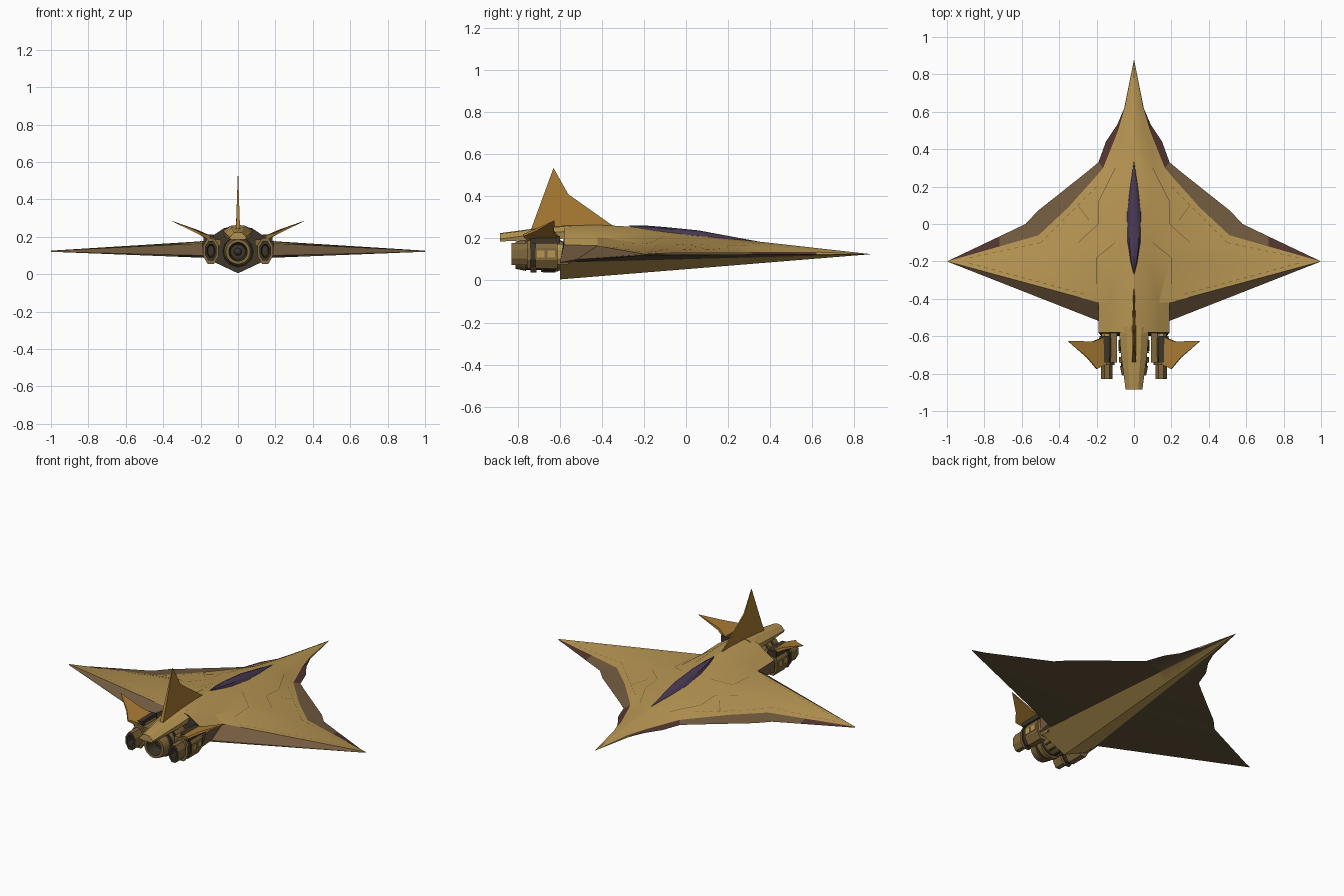
import bpy, bmesh, math
from mathutils import Vector
from mathutils.bvhtree import BVHTree

cube = bpy.data.objects.get("Cube")
if cube:
    bpy.data.objects.remove(cube, do_unlink=True)


def material(name, r, g, b):
    m = bpy.data.materials.new(name)
    m.use_nodes = True
    m.diffuse_color = (r, g, b, 1)
    m.node_tree.nodes["Principled BSDF"].inputs["Base Color"].default_value = (r, g, b, 1)
    return m


GOLD, ORANGE, GLASS, MAROON, BROWN, UNDER, BRONZE, DARK = range(8)
MATS = [material("hull gold", .47, .30, .085), material("fin orange", .40, .20, .035),
        material("canopy purple", .065, .04, .085), material("edge maroon", .085, .035, .027),
        material("edge brown", .17, .105, .05), material("underside brown", .12, .085, .04),
        material("engine bronze", .22, .14, .045), material("dark metal", .045, .035, .022)]


def finish(name, bm, angle=25):
    bmesh.ops.remove_doubles(bm, verts=bm.verts, dist=.0004)
    bmesh.ops.recalc_face_normals(bm, faces=bm.faces)
    me = bpy.data.meshes.new(name)
    bm.to_mesh(me)
    bm.free()
    for m in MATS:
        me.materials.append(m)
    ob = bpy.data.objects.new(name, me)
    bpy.context.scene.collection.objects.link(ob)
    bpy.ops.object.select_all(action='DESELECT')
    ob.select_set(True)
    bpy.context.view_layer.objects.active = ob
    bpy.ops.object.shade_smooth_by_angle(angle=math.radians(angle))
    return ob


def interp(pts, v):
    for (a, p), (b, q) in zip(pts, pts[1:]):
        if v <= b:
            return p + (q - p) * max(0, (v - a) / (b - a))
    return pts[-1][1]


def skin(rows, paint):
    """Loft half sections, mirrored in x, then close any open ends."""
    bm = bmesh.new()
    for s in (1, -1):
        grid = [[bm.verts.new((s * x, y, z)) for x, y, z in row] for row in rows]
        for i in range(len(rows) - 1):
            for j in range(len(rows[0]) - 1):
                f = bm.faces.new((grid[i][j], grid[i + 1][j], grid[i + 1][j + 1], grid[i][j + 1]))
                f.material_index = paint(i, j)
    bmesh.ops.remove_doubles(bm, verts=bm.verts, dist=.0004)
    bmesh.ops.dissolve_degenerate(bm, edges=bm.edges, dist=.0004)
    for f in bmesh.ops.holes_fill(bm, edges=bm.edges, sides=0)["faces"]:
        f.material_index = DARK
    return bm


def lathe(name, centre, profile, paint, n=16, sx=1, sz=1):
    """Turn a (y, radius) profile about a fore-aft axis."""
    bm = bmesh.new()
    rings = []
    for y, r in profile:
        angles = [2 * math.pi * (k + .5) / n for k in range(n)]
        rings.append([bm.verts.new((centre[0] + r * sx * math.cos(a), y,
                                    centre[1] + r * sz * math.sin(a))) for a in angles])
    for i in range(len(rings) - 1):
        for k in range(n):
            f = bm.faces.new((rings[i][k], rings[i][k - 1], rings[i + 1][k - 1], rings[i + 1][k]))
            f.material_index = paint[i]
    return finish(name, bm)


def fin(name, outline, side, mat):
    """Tapered plate: outline points carry their own half thickness."""
    bm = bmesh.new()
    a, b = [[bm.verts.new(Vector(p) + Vector(side) * t * s) for p, t in outline] for s in (1, -1)]
    faces = [bm.faces.new(a), bm.faces.new(b)]
    for i in range(len(a)):
        faces.append(bm.faces.new((a[i - 1], a[i], b[i], b[i - 1])))
    for f in faces:
        f.material_index = mat
    return finish(name, bm)


def box(name, lo, hi, mat):
    bm = bmesh.new()
    bmesh.ops.create_cube(bm, size=1)
    for v in bm.verts:
        v.co = [l + (h - l) * (c + .5) for l, h, c in zip(lo, hi, v.co)]
    for f in bm.faces:
        f.material_index = mat
    return finish(name, bm)


# Hull: deck edge (y, x) paired with the outer rim (x, y)
rim = [(.88, 0, 0, .88), (.62, .05, .052, .62), (.5, .085, .09, .53), (.4, .125, .15, .44),
       (.3, .165, .19, .33), (.25, .207, .25, .28), (.09, .35, .43, .137), (-.06, .51, .515, .07),
       (-.08, .58, .58, 0), (-.12, .72, .72, -.067), (-.2, 1, 1, -.2), (-.42, .19, .185, -.52),
       (-.58, .19, .175, -.6)]
ridge = [(-.58, .263), (-.36, .266), (-.2, .252), (.3, .19), (.88, .125)]
deck_z = [(-.58, .17), (-.42, .165), (-.2, .126), (-.06, .135), (.62, .135), (.88, .125)]
rim_z = [(-.6, .085), (-.52, .1), (-.2, .12), (.88, .125)]
rows = []
for yd, ex, ox, yo in rim:
    top, ez, t = interp(ridge, yd), interp(deck_z, yd), (.88 - yo) / 1.48
    rows.append([(0, yd, top), (min(.08, .4 * ex), yd, ez + .8 * (top - ez)),
                 (min(.19, .7 * ex), yd, ez + .4 * (top - ez)), (ex, yd, ez),
                 (ox, yo, interp(rim_z, yo)), (min(ox, .17 * t), yo, .125 - .04 * t),
                 (0, yo, .125 - .12 * t)])


def hull_paint(i, j):
    if j == 3:
        return MAROON if i in (1, 2, 3, 9) else GOLD if i == 0 else BROWN
    return UNDER if j == 4 else GOLD


bm = skin(rows, hull_paint)
tree = BVHTree.FromBMesh(bm)
finish("hull", bm, 20)

# Panel seams laid on the deck
seams = [([(.2, .2), (.5, -.1), (.9, -.185)], True), ([(.88, -.21), (.25, -.38)], True),
         ([(.1, .3), (.19, .12), (.19, 0), (.3, -.1)], False),
         ([(.1, -.1), (.2, -.18), (.2, -.32)], False), ([(.3, .1), (.24, .02)], False)]
bm = bmesh.new()
for path, dashed in seams:
    for p, q in zip(path, path[1:]):
        p, q = Vector(p), Vector(q)
        n = max(2, int((q - p).length / .02))
        d = (q - p).normalized() * .002
        for k in range(n):
            if dashed and k % 2:
                continue
            a, b = p.lerp(q, k / n), p.lerp(q, (k + 1) / n)
            for s in (1, -1):
                quad = []
                for e, w in ((a, 1), (b, 1), (b, -1), (a, -1)):
                    x, y = s * (e.x - w * d.y), e.y + w * d.x
                    hit = tree.ray_cast(Vector((x, y, 1)), Vector((0, 0, -1)))[0]
                    if hit:
                        quad.append(bm.verts.new((x, y, hit.z + .0015)))
                if len(quad) == 4:
                    bm.faces.new(quad if s < 0 else quad[::-1]).material_index = BRONZE
finish("panel_seams", bm)

# Canopy
glass = [(.34, 0, .184, .186), (.2, .028, .185, .212), (.06, .047, .195, .238),
         (-.1, .046, .21, .254), (-.2, .026, .23, .262), (-.27, 0, .259, .262)]
finish("canopy", skin([[(0, y, t), (w * .55, y, t - .2 * (t - b)), (w, y, b)]
                       for y, w, b, t in glass], lambda i, j: GLASS), 40)

# Tail boom over the main engine
tail = [(-.55, .08, .2, .263), (-.68, .072, .195, .252), (-.885, .045, .185, .225)]
bm = skin([[(0, y, t), (w * .5, y, t - .004), (w, y, t - .028), (w * .9, y, b), (0, y, b)]
           for y, w, b, t in tail], lambda i, j: GOLD)
for f in bm.faces:
    f.material_index = GOLD
finish("tail_boom", bm)

# Upright fin
fin("upright_fin", [((0, -.34, .255), .003), ((0, -.56, .41), .004), ((0, -.63, .535), .001),
                    ((0, -.74, .235), .011), ((0, -.58, .25), .011)], (1, 0, 0), ORANGE)

# Main engine with ribbed nozzle
core = [(-.56, 0), (-.56, .055), (-.61, .078), (-.69, .08), (-.69, .07), (-.71, .07),
        (-.71, .082), (-.74, .082), (-.74, .072), (-.76, .07), (-.76, .076), (-.81, .066),
        (-.81, .05), (-.74, .04), (-.74, .02), (-.79, 0)]
lathe("main_engine", (0, .12), core,
      [BRONZE] * 3 + [DARK] * 2 + [BRONZE] * 2 + [DARK] * 2 + [BRONZE] * 3 + [DARK] * 3, 20)
bm = bmesh.new()
for k in range(12):
    a = math.tau * k / 12
    made = bmesh.ops.create_cube(bm, size=1)["verts"]
    for v in made:
        r, w = .075 + v.co.z * .016, v.co.x * .012
        v.co = (r * math.cos(a) - w * math.sin(a), -.65 + v.co.y * .06,
                .12 + r * math.sin(a) + w * math.cos(a))
for f in bm.faces:
    f.material_index = DARK
finish("main_engine_ribs", bm)

# Side engines, pylons and slanted fins
pod = [(-.45, 0), (-.45, .2), (-.56, .7), (-.61, .7), (-.61, 1), (-.715, 1), (-.715, .85),
       (-.74, .85), (-.74, 1), (-.755, 1), (-.755, .75), (-.83, .75), (-.83, .5), (-.76, .4), (-.76, 0)]
pod_paint = [BROWN, BROWN, GOLD, BRONZE, BRONZE, DARK, DARK, DARK, BRONZE, BRONZE, BRONZE,
             DARK, DARK, DARK]
for s, label in ((1, "left"), (-1, "right")):
    lathe(label + "_engine", (s * .145, .125), pod, pod_paint, 8, .045, .075)
    box(label + "_pylon", (s * .09, -.74, .15), (s * .125, -.55, .185), BRONZE)
    box(label + "_fin_mount", (s * .13, -.74, .175), (s * .185, -.6, .212), DARK)
    for y in (-.64, -.69):
        box(label + "_engine_panel", (s * .18, y - .018, .108), (s * .191, y + .018, .142), GOLD)
    fin(label + "_slanted_fin",
        [((s * .15, -.60, .195), .01), ((s * .22, -.628, .23), .008), ((s * .355, -.625, .285), .001),
         ((s * .25, -.715, .24), .006), ((s * .2, -.775, .215), .006), ((s * .15, -.75, .195), .012)],
        (-.42 * s, 0, .9), ORANGE)
